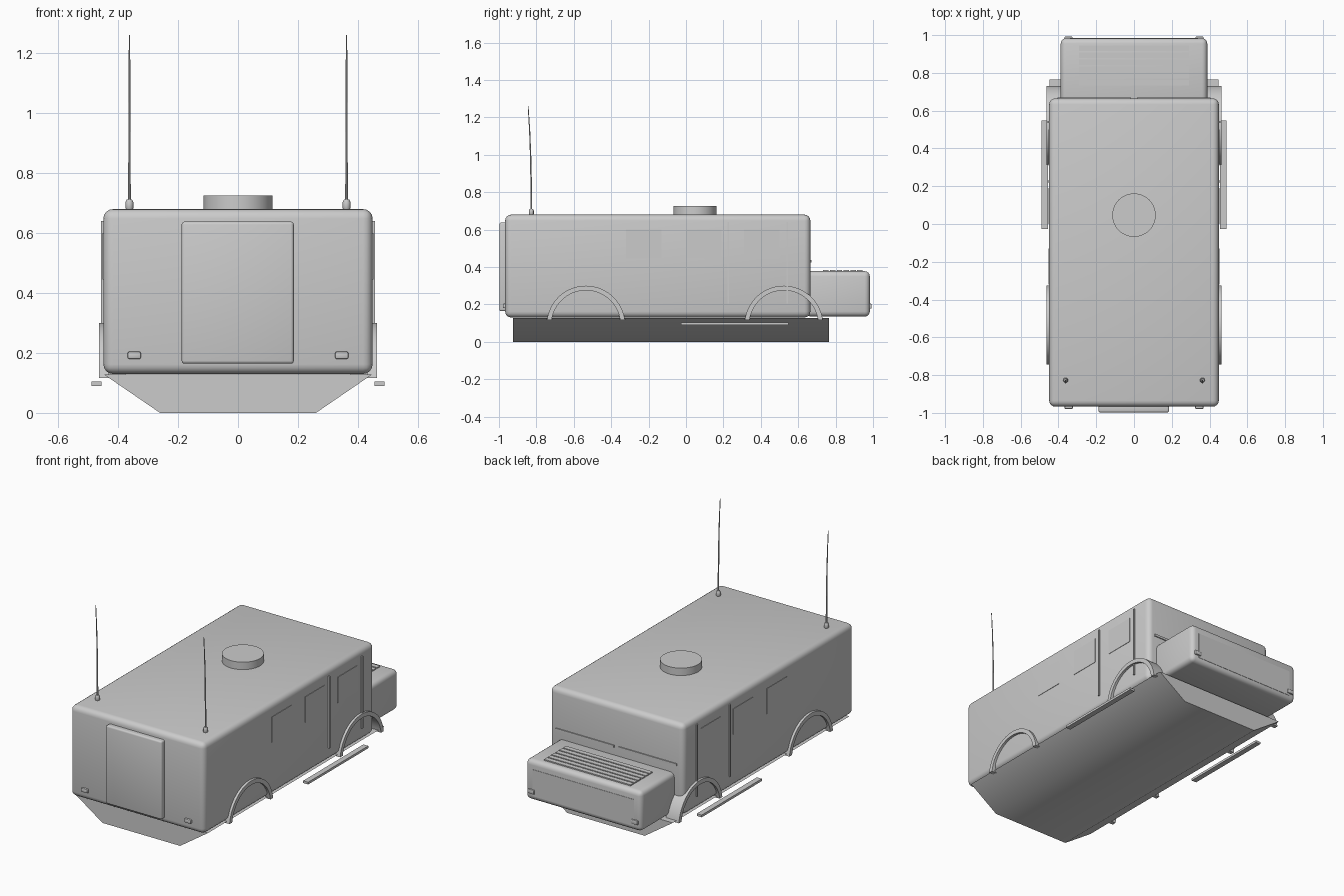
import bpy, bmesh, math
from mathutils import Vector

if "Cube" in bpy.data.objects:
    bpy.data.objects.remove(bpy.data.objects["Cube"])

grey = bpy.data.materials.new("plain grey")
grey.diffuse_color = (0.6, 0.6, 0.6, 1)
grey.use_nodes = True
grey.node_tree.nodes["Principled BSDF"].inputs["Base Color"].default_value = grey.diffuse_color


def finish(name, bm, angle=40):
    bmesh.ops.recalc_face_normals(bm, faces=bm.faces)
    me = bpy.data.meshes.new(name)
    bm.to_mesh(me)
    bm.free()
    me.materials.append(grey)
    for p in me.polygons:
        p.use_smooth = True
    me.set_sharp_from_angle(angle=math.radians(angle))
    ob = bpy.data.objects.new(name, me)
    bpy.context.collection.objects.link(ob)
    return ob


def box(name, x, y, z, bevel=0, segs=4):
    bm = bmesh.new()
    bmesh.ops.create_cube(bm, size=1)
    for v in bm.verts:
        for i, (lo, hi) in enumerate((x, y, z)):
            v.co[i] = lo if v.co[i] < 0 else hi
    if bevel:
        bmesh.ops.bevel(bm, geom=bm.edges[:], offset=bevel, segments=segs,
                        profile=0.5, affect='EDGES')
    return finish(name, bm)


def pair(name, x, y, z, bevel=0, segs=2):
    # the same box on both sides of the vehicle
    box("left_" + name, (-x[1], -x[0]), y, z, bevel, segs)
    box("right_" + name, x, y, z, bevel, segs)


def rod(name, points, n=12):
    # round rod through (centre, radius) rings
    bm = bmesh.new()
    rings = [[bm.verts.new(Vector(c) + Vector((r * math.cos(a), r * math.sin(a), 0)))
              for a in (2 * math.pi * k / n for k in range(n))] for c, r in points]
    for a, b in zip(rings, rings[1:]):
        for k in range(n):
            bm.faces.new((a[k], a[(k + 1) % n], b[(k + 1) % n], b[k]))
    bm.faces.new(rings[0])
    bm.faces.new(rings[-1])
    return finish(name, bm)


def arch(name, x0, x1, yc, zc=0.09, r0=0.185, r1=0.21, n=28):
    # half-ring wheel arch with ends cut level
    bm = bmesh.new()
    zcut = 0.117
    sections = []
    for k in range(n + 1):
        ring = []
        for x, r in ((x0, r0), (x1, r0), (x1, r1), (x0, r1)):
            a0 = math.asin((zcut - zc) / r)
            a = a0 + (math.pi - 2 * a0) * k / n
            ring.append(bm.verts.new((x, yc + r * math.cos(a), zc + r * math.sin(a))))
        sections.append(ring)
    for a, b in zip(sections, sections[1:]):
        for i in range(4):
            j = (i + 1) % 4
            bm.faces.new((a[i], a[j], b[j], b[i]))
    bm.faces.new(sections[0])
    bm.faces.new(sections[-1])
    finish(name, bm)


# Main body and engine hood
box("body", (-0.449, 0.449), (-0.967, 0.665), (0.13, 0.68), 0.032)
box("hood", (-0.388, 0.388), (0.64, 0.983), (0.135, 0.378), 0.028)

# Boat-shaped lower hull
bm = bmesh.new()
profile = ((-0.26, 0.003), (0.26, 0.003), (0.447, 0.131), (-0.447, 0.131))
ends = [[bm.verts.new((x, y, max(z - 0.003, 0))) for x, z in profile] for y in (-0.925, 0.765)]
for i in range(4):
    j = (i + 1) % 4
    bm.faces.new((ends[0][i], ends[0][j], ends[1][j], ends[1][i]))
bm.faces.new(ends[0])
bm.faces.new(ends[1])
finish("hull", bm)

# Door, lamps and hood front panel
box("end_door", (-0.188, 0.186), (-0.998, -0.95), (0.164, 0.638), 0.01, 3)
pair("end_lamp", (0.324, 0.368), (-0.979, -0.96), (0.18, 0.204), 0.005)
pair("hood_lamp", (0.325, 0.368), (0.975, 0.992), (0.178, 0.204), 0.004)
box("hood_panel", (-0.34, 0.34), (0.975, 0.985), (0.165, 0.325))

# Hood louvres
for k in range(6):
    y = 0.733 + 0.0365 * k
    box(f"louvre_{k + 1}", (-0.29, 0.29), (y, y + 0.029), (0.37, 0.385))

# Roof hatch
rod("roof_hatch", [((0, 0.047, 0.67), 0.115), ((0, 0.047, 0.725), 0.115)], 48)

for side, s in (("left", -1), ("right", 1)):
    # Whip antenna on its mount
    x, y = 0.362 * s, -0.827
    rod(side + "_antenna_mount", [((x, y, 0.675), 0.009), ((x, y, 0.683), 0.013),
                                  ((x, y, 0.703), 0.013), ((x, y, 0.711), 0.009)])
    rod(side + "_antenna", [((x, y, 0.70), 0.0045), ((x, y - 0.001, 0.85), 0.004),
                            ((x, y - 0.004, 1.0), 0.0035), ((x, y - 0.009, 1.13), 0.003),
                            ((x, y - 0.017, 1.26), 0.002)], 8)
    # Wheel arches
    arch(side + "_arch_a", *sorted((s * 0.43, s * 0.464)), -0.535)
    arch(side + "_arch_b", *sorted((s * 0.375, s * 0.464)), 0.523)

# Running boards, side seams, windows and windscreen bars
pair("running_board", (0.456, 0.489), (-0.027, 0.548), (0.09, 0.104))
for i, y in enumerate((0.226, 0.541)):
    pair(f"side_seam_{i + 1}", (0.44, 0.457), (y - 0.005, y + 0.005), (0.205, 0.64))
for i, y in enumerate((-0.32, 0.0, 0.31)):
    pair(f"window_{i + 1}", (0.445, 0.4515), (y, y + 0.19), (0.445, 0.60))
pair("windscreen_bar", (0.015, 0.405), (0.655, 0.671), (0.424, 0.438))
